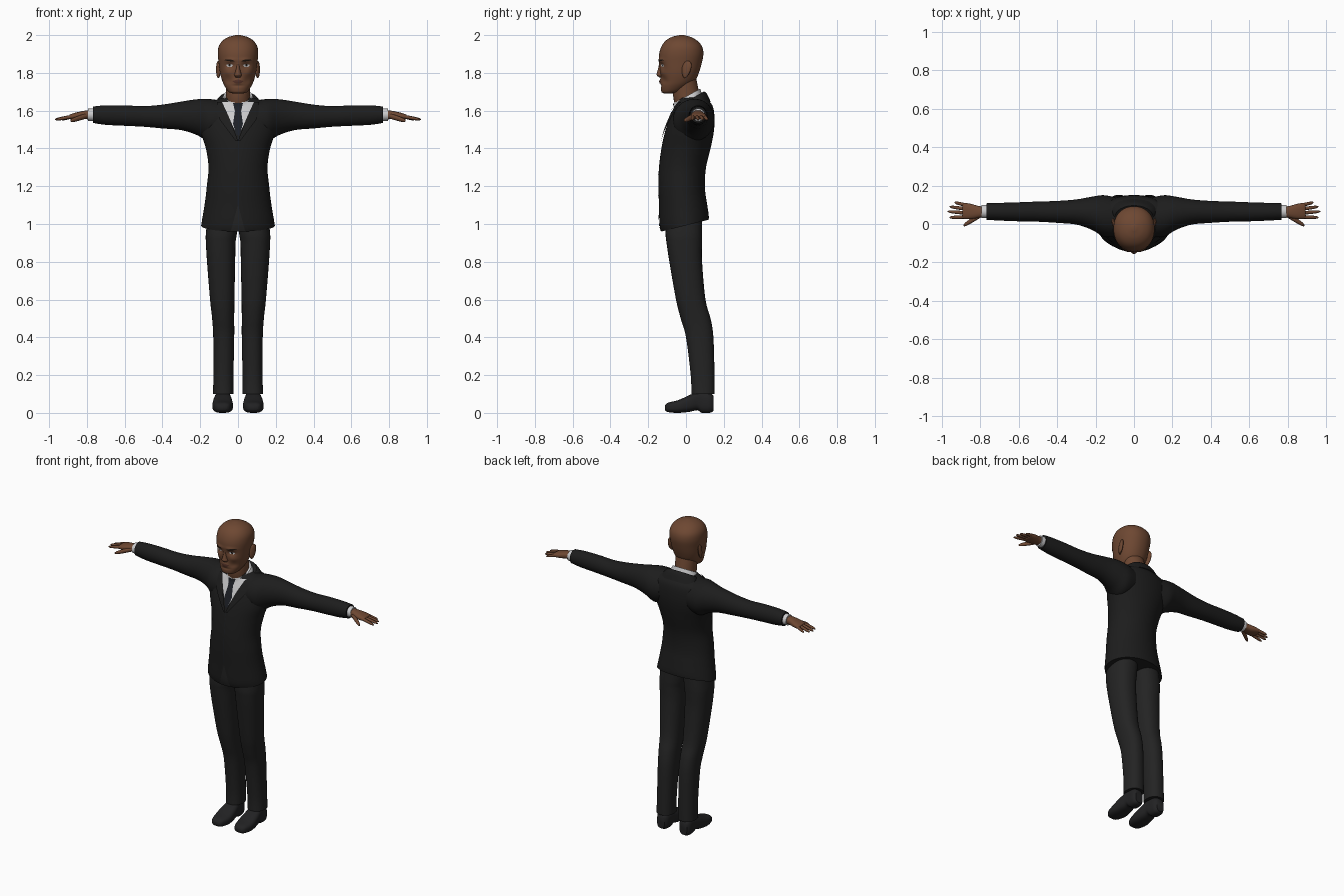
import bpy, bmesh, math
from mathutils import Vector
from mathutils.bvhtree import BVHTree

if "Cube" in bpy.data.objects:
    bpy.data.objects.remove(bpy.data.objects["Cube"])


def material(name, r, g, b):
    m = bpy.data.materials.new(name)
    m.use_nodes = True
    m.diffuse_color = (r, g, b, 1)
    bsdf = m.node_tree.nodes["Principled BSDF"]
    bsdf.inputs["Base Color"].default_value = (r, g, b, 1)
    bsdf.inputs["Roughness"].default_value = 0.8
    return m


skin = material("brown skin", .155, .064, .032)
jacket_cloth = material("black jacket cloth", .012, .012, .012)
trouser_cloth = material("charcoal trouser cloth", .017, .017, .017)
shirt_cloth = material("white shirt cloth", .6, .6, .61)
tie_cloth = material("dark tie cloth", .012, .014, .019)
leather = material("black shoe leather", .016, .016, .017)
lip_skin = material("dark lip", .085, .03, .02)
dark = material("dark brow and iris", .015, .009, .006)


def finish(bm, name, mat, mirror, plate=False):
    bmesh.ops.recalc_face_normals(bm, faces=bm.faces)
    if plate:
        bm.normal_update()
        bmesh.ops.reverse_faces(bm, faces=[f for f in bm.faces if f.normal.y > 0])
    mesh = bpy.data.meshes.new(name)
    bm.to_mesh(mesh)
    bm.free()
    mesh.materials.append(mat)
    ob = bpy.data.objects.new(name, mesh)
    bpy.context.collection.objects.link(ob)
    bpy.ops.object.select_all(action="DESELECT")
    ob.select_set(True)
    bpy.context.view_layer.objects.active = ob
    bpy.ops.object.shade_smooth_by_angle(angle=math.radians(50))
    if mirror:
        ob.modifiers.new("mirror", "MIRROR")
    return ob


def spline(keys, steps):
    """Smooth rows between the key sections."""
    k = [keys[0]] + list(keys) + [keys[-1]]
    rows = []
    for i in range(1, len(k) - 2):
        for s in range(steps):
            t = s / steps
            rows.append([b + .5 * t * (c - a + t * (2*a - 5*b + 4*c - d + t * (3*(b - c) + d - a)))
                         for a, b, c, d in zip(k[i-1], k[i], k[i+1], k[i+2])])
    return rows + [list(keys[-1])]


def loft(name, axis, keys, mat, mirror=False, power=2, seg=32, steps=5, warp=None):
    """Skin rounded sections; each key is position, then low and high bounds of both cross axes."""
    bm = bmesh.new()
    rings = []
    for t, u0, u1, v0, v1 in spline(keys, steps):
        ring = []
        for j in range(seg):
            a = math.tau * j / seg
            c, s = math.cos(a), math.sin(a)
            u = (u0 + u1) / 2 + (u1 - u0) / 2 * math.copysign(abs(c) ** (2 / power), c)
            v = (v0 + v1) / 2 + (v1 - v0) / 2 * math.copysign(abs(s) ** (2 / power), s)
            p = Vector({"x": (t, u, v), "y": (u, t, v), "z": (u, v, t)}[axis])
            ring.append(bm.verts.new(warp(p) if warp else p))
        rings.append(ring)
    for a, b in zip(rings, rings[1:]):
        for j in range(seg):
            n = (j + 1) % seg
            bm.faces.new((a[j], a[n], b[n], b[j]))
    bm.faces.new(rings[0])
    bm.faces.new(rings[-1])
    return finish(bm, name, mat, mirror)


def centred(keys):
    return [(z, -h, h, front, back) for z, h, front, back in keys]


def surface(*obs):
    verts, polys = [], []
    for ob in obs:
        base = len(verts)
        verts += [v.co.copy() for v in ob.data.vertices]
        polys += [[base + i for i in p.vertices] for p in ob.data.polygons]
    return BVHTree.FromPolygons(verts, polys)


def drape(name, target, rows, offset, mat, mirror=False, cols=8, steps=6):
    """Thin plate laid on the front of a surface; each row is height, then the x limits."""
    bm = bmesh.new()
    grid = []
    for (za, la, ra), (zb, lb, rb) in zip(rows, rows[1:]):
        for s in range(steps + 1):
            t = s / steps
            z, l, r = za + (zb - za) * t, la + (lb - la) * t, ra + (rb - ra) * t
            line = []
            for c in range(cols + 1):
                x = l + (r - l) * c / cols
                hit = target.ray_cast(Vector((x, -1, z)), Vector((0, 1, 0)))[0]
                line.append(bm.verts.new((x, (hit.y if hit else 0) - offset, z)))
            grid.append(line)
    for a, b in zip(grid, grid[1:]):
        for c in range(cols):
            bm.faces.new((a[c], a[c+1], b[c+1], b[c]))
    bmesh.ops.remove_doubles(bm, verts=bm.verts, dist=.00005)
    return finish(bm, name, mat, mirror, True)


def both(rows):
    return [(z, -h, h) for z, h in rows]


# Jacket body, with the hem rising towards the back
def lift_hem(p):
    fade = max(0, min(1, (1.15 - p.z) / .19))
    return p + Vector((0, 0, fade * .25 * (p.y + .13)))


torso = loft("jacket_body", "z", centred([
    (.96, .195, -.13, .12), (1, .19, -.14, .12), (1.1, .176, -.143, .11),
    (1.2, .165, -.146, .10), (1.3, .156, -.143, .106), (1.4, .17, -.13, .13),
    (1.48, .195, -.113, .146), (1.55, .205, -.09, .151), (1.62, .185, -.06, .143),
    (1.655, .12, -.045, .115), (1.68, .05, -.03, .07)]), jacket_cloth, seg=48, warp=lift_hem)

# Sleeves
loft("sleeve", "x", [
    (.1, -.07, .14, 1.45, 1.655), (.16, -.065, .15, 1.44, 1.662), (.22, -.03, .142, 1.472, 1.66),
    (.3, -.003, .128, 1.497, 1.648), (.4, .006, .12, 1.506, 1.632), (.5, .012, .117, 1.515, 1.624),
    (.6, .014, .113, 1.52, 1.628), (.7, .018, .11, 1.525, 1.628), (.768, .022, .108, 1.535, 1.622)],
    jacket_cloth, mirror=True)

# Neck and collars
loft("neck", "z", centred([(1.6, .065, -.05, .08), (1.68, .064, -.068, .072), (1.77, .066, -.06, .054)]), skin)
shirt_collar = loft("shirt_collar", "z", centred([
    (1.59, .105, -.06, .1), (1.64, .092, -.06, .085), (1.675, .076, -.058, .075)]),
    shirt_cloth, warp=lambda p: p + Vector((0, 0, .55 * p.y)))
loft("jacket_collar", "z", centred([
    (1.57, .14, -.015, .13), (1.62, .115, -.018, .112), (1.645, .098, -.018, .096)]),
    jacket_cloth, warp=lambda p: p + Vector((0, 0, .6 * p.y)))

# Shirt front, tie, lapels and jacket opening
chest = surface(torso, shirt_collar)
drape("shirt_front", chest, both([(1.645, .088), (1.6, .066), (1.47, .004)]), .003, shirt_cloth, cols=16)
drape("tie_knot", chest, both([(1.64, .026), (1.6, .017)]), .009, tie_cloth)
drape("tie_blade", chest, both([(1.602, .016), (1.53, .026), (1.47, .008)]), .006, tie_cloth)
drape("lapel", chest, [(1.645, .084, .112), (1.58, .054, .108), (1.55, .041, .095), (1.44, 0, .012)],
      .0095, jacket_cloth, mirror=True)
body = surface(torso)
drape("front_seam", body, both([(1.44, .001), (1.1, .0015)]), .002, tie_cloth, cols=2)
drape("hem_opening", body, both([(1.1, .001), (.962, .038)]), .003, trouser_cloth)

# Trouser legs and shoes
loft("trouser_leg", "z", [
    (1.04, 0, .16, -.105, .085), (.95, .006, .17, -.108, .086), (.9, .013, .17, -.103, .085),
    (.8, .015, .164, -.088, .085), (.6, .019, .148, -.053, .103), (.5, .02, .137, -.028, .13),
    (.4, .02, .131, 0, .145), (.2, .024, .13, .025, .151), (.1, .024, .133, .028, .152)],
    trouser_cloth, mirror=True, power=2.3)
loft("shoe", "y", [
    (-.112, .06, .105, .015, .038), (-.095, .042, .122, .004, .054), (-.04, .027, .135, 0, .068),
    (.02, .03, .132, .006, .095), (.06, .036, .125, .014, .112), (.085, .038, .122, 0, .115),
    (.125, .042, .12, 0, .108), (.145, .055, .108, .01, .09)],
    leather, mirror=True, power=2.8)

# Shirt cuffs and hands
loft("shirt_cuff", "x", [(.74, .03, .1, 1.543, 1.614), (.793, .031, .099, 1.545, 1.611)], shirt_cloth, mirror=True)
loft("palm", "x", [
    (.775, .038, .09, 1.552, 1.604), (.81, .032, .094, 1.555, 1.6), (.85, .026, .105, 1.552, 1.592),
    (.885, .027, .109, 1.554, 1.582), (.893, .035, .1, 1.56, 1.577)], skin, mirror=True, power=2.4)


def finger(name, x0, x1, y0, y1, z0, z1, r):
    keys = []
    for t, k in ((0, 1), (.5, .95), (.85, .75), (1, .25)):
        y, z = y0 + (y1 - y0) * t, z0 + (z1 - z0) * t
        keys.append((x0 + (x1 - x0) * t, y - r*k, y + r*k, z - r*k, z + r*k))
    loft(name, "x", keys, skin, mirror=True, seg=12, steps=3)


for name, x, y0, y1 in (("little_finger", .935, .098, .112), ("ring_finger", .96, .078, .09),
                        ("middle_finger", .97, .057, .065), ("index_finger", .962, .037, .034)):
    finger(name, .872, x, y0, y1, 1.57, 1.553, .0095)
finger("thumb", .8, .888, .046, -.008, 1.573, 1.546, .014)


# Head, with eye sockets, cheekbones and mouth shaped into the face
def shape_face(p):
    if p.y > -.03:
        return p

    def bump(x, z, wide, tall):
        return math.exp(-((abs(p.x) - x) / wide) ** 2 - ((p.z - z) / tall) ** 2)
    push = (.012 * bump(.042, 1.838, .022, .014) - .006 * bump(.04, 1.868, .03, .009)
            - .005 * bump(.055, 1.80, .02, .015) + .006 * bump(.05, 1.76, .02, .02)
            - .006 * bump(0, 1.755, .025, .014) + .004 * bump(0, 1.732, .03, .006))
    return p + Vector((0, push, 0))


head = loft("head", "z", centred([
    (1.692, .03, -.118, -.07), (1.7, .05, -.13, -.03), (1.73, .071, -.134, .02),
    (1.76, .084, -.133, .05), (1.8, .095, -.136, .068), (1.85, .102, -.142, .083),
    (1.9, .107, -.142, .092), (1.94, .102, -.13, .085), (1.97, .082, -.108, .06),
    (1.99, .05, -.075, .025), (2, .012, -.035, -.01)]),
    skin, power=2.15, seg=72, steps=8, warp=shape_face)
loft("nose", "z", centred([
    (1.862, .008, -.14, -.11), (1.83, .01, -.146, -.11), (1.8, .016, -.154, -.11),
    (1.788, .02, -.155, -.11), (1.776, .013, -.142, -.11)]), skin, seg=20)

# Ears
bm = bmesh.new()
bmesh.ops.create_uvsphere(bm, u_segments=20, v_segments=12, radius=1)
for v in bm.verts:
    x, y, z = v.co
    v.co = (.104 + .011 * x + .006 * y, .002 + .024 * y * (1 + .25 * z) + .008 * z, 1.818 + .046 * z)
finish(bm, "ear", skin, True)

# Eyes, brows and lips
face = surface(head)
drape("eye_white", face, [(1.847, .038, .05), (1.844, .03, .06), (1.838, .027, .062), (1.832, .036, .053)],
      .002, shirt_cloth, mirror=True, steps=2)
drape("iris", face, [(1.847, .041, .049), (1.84, .039, .051), (1.833, .041, .049)],
      .004, dark, mirror=True, steps=2)
drape("eyebrow", face, [(1.872, .045, .066), (1.866, .022, .074), (1.86, .018, .032)],
      .002, dark, mirror=True, steps=2)
drape("lips", face, both([(1.764, .008), (1.756, .03), (1.744, .012)]), .003, lip_skin, steps=3)
